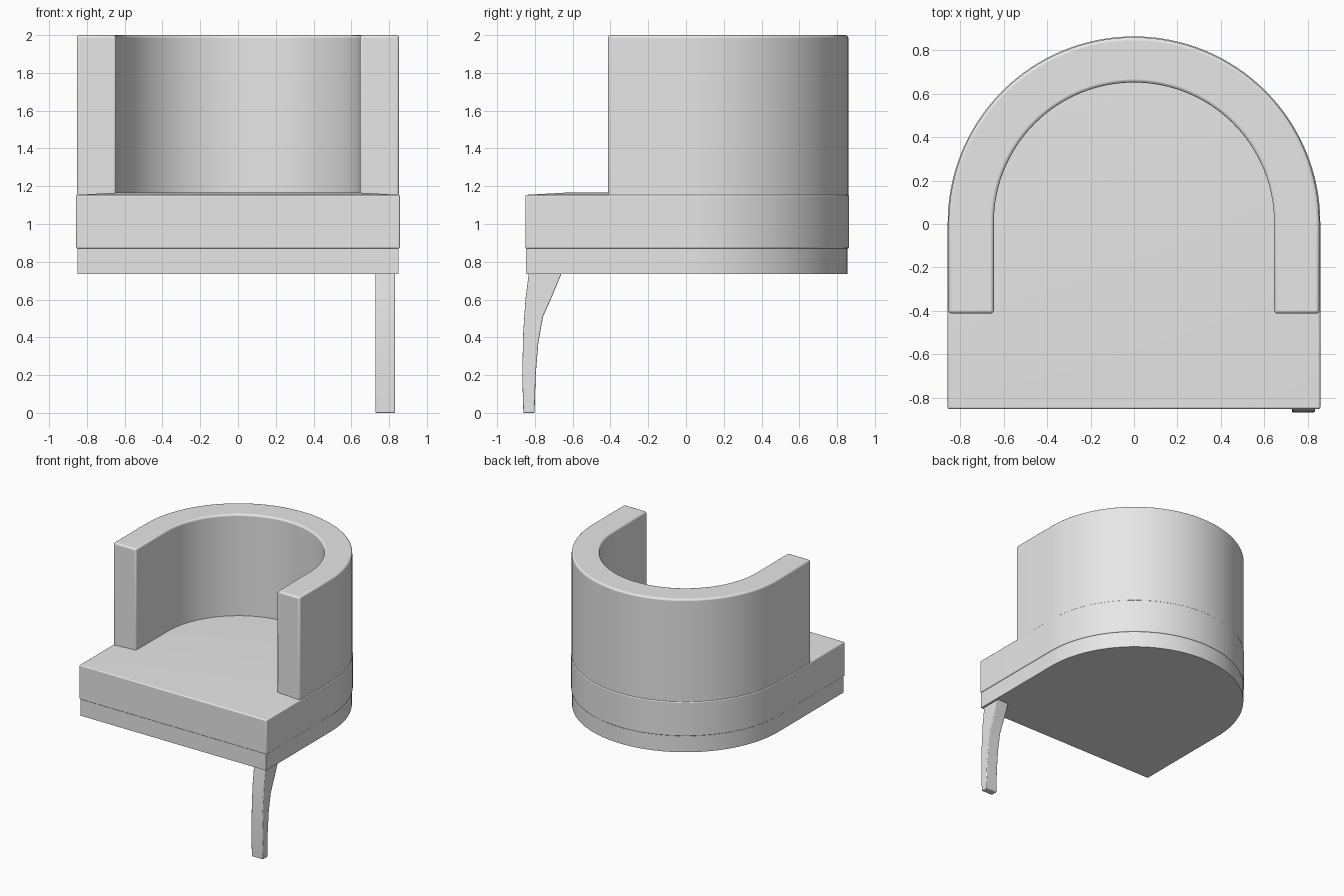
import bpy
import bmesh
import math
from mathutils import Vector

cube = bpy.data.objects.get("Cube")
if cube:
    bpy.data.objects.remove(cube, do_unlink=True)

grey = bpy.data.materials.new("plain_grey")
grey.use_nodes = True
colour = (0.8, 0.8, 0.8, 1)
grey.diffuse_color = colour
grey.node_tree.nodes["Principled BSDF"].inputs["Base Color"].default_value = colour

CENTRE_Y = 0.006


def arc(radius, steps=64):
    """Half circle around the back, from the left side to the right side."""
    return [(radius * math.cos(math.pi * i / steps),
             CENTRE_Y + radius * math.sin(math.pi * i / steps))
            for i in range(steps + 1)]


def d_shape(radius, front):
    """Rounded back with straight sides running to a flat front."""
    return [(radius, front)] + arc(radius) + [(-radius, front)]


def extrude(name, points, direction, bevel, crown=0):
    """Extrude a closed outline; crown raises the middle of the top face."""
    bm = bmesh.new()
    face = bm.faces.new([bm.verts.new(p) for p in points])
    result = bmesh.ops.extrude_face_region(bm, geom=[face])
    moved = [g for g in result["geom"] if isinstance(g, bmesh.types.BMVert)]
    bmesh.ops.translate(bm, vec=Vector(direction), verts=moved)
    if crown:
        top = max(bm.faces, key=lambda f: f.calc_center_median().z)
        bmesh.ops.inset_individual(bm, faces=[top], thickness=0.3)
        bmesh.ops.translate(bm, vec=(0, 0, crown), verts=top.verts)
    bmesh.ops.recalc_face_normals(bm, faces=bm.faces)
    mesh = bpy.data.meshes.new(name)
    bm.to_mesh(mesh)
    bm.free()
    mesh.materials.append(grey)
    obj = bpy.data.objects.new(name, mesh)
    bpy.context.collection.objects.link(obj)
    if bevel:
        mod = obj.modifiers.new("soft_edges", "BEVEL")
        mod.width = bevel
        mod.segments = 3
        mod.limit_method = "ANGLE"
        mod.angle_limit = math.radians(40)
    bpy.ops.object.select_all(action="DESELECT")
    obj.select_set(True)
    bpy.context.view_layer.objects.active = obj
    bpy.ops.object.shade_smooth_by_angle(angle=math.radians(35))
    return obj


def at_height(outline, z):
    return [(x, y, z) for x, y in outline]


# Base frame and seat cushion
extrude("base_frame", at_height(d_shape(0.850, -0.846), 0.735), (0, 0, 0.14), 0)
extrude("seat_cushion", at_height(d_shape(0.857, -0.851), 0.87), (0, 0, 0.284), 0.008, 0.012)

# Wraparound back and arms
ARM_FRONT = -0.412
wall = d_shape(0.853, ARM_FRONT) + d_shape(0.645, ARM_FRONT)[::-1]
extrude("curved_back", at_height(wall, 0.9), (0, 0, 1.1), 0.014)

# Single curved front leg, drawn from the side as (y, z)
leg = [(-0.832, 0.74), (-0.850, 0.6), (-0.862, 0.42), (-0.867, 0.2), (-0.861, 0),
       (-0.802, 0), (-0.796, 0.2), (-0.782, 0.37), (-0.757, 0.51),
       (-0.712, 0.61), (-0.658, 0.74)]
extrude("front_leg", [(0.727, y, z) for y, z in leg], (0.105, 0, 0), 0.006)
